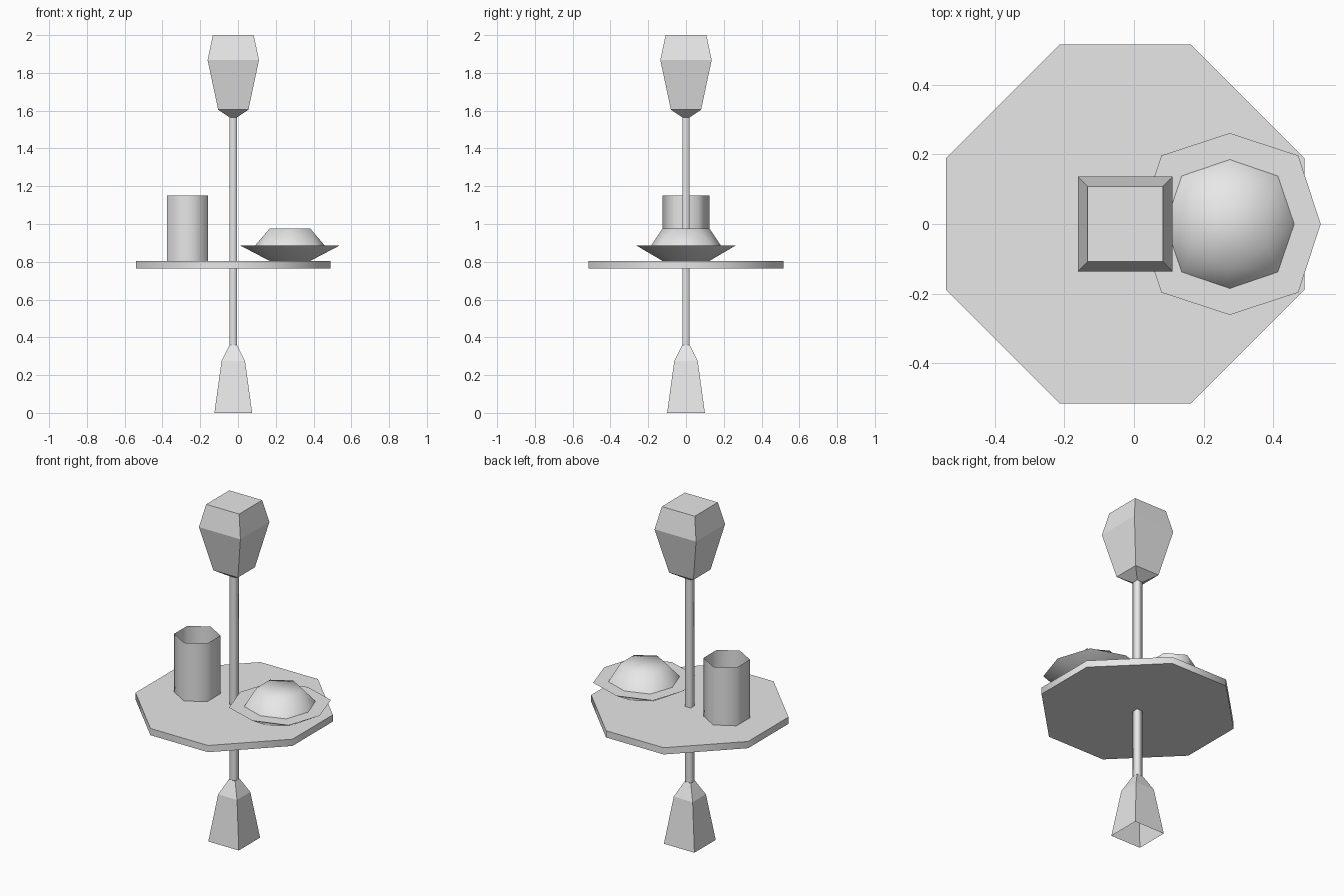
import bpy
import bmesh
from math import sin, cos, pi, radians

if "Cube" in bpy.data.objects:
    bpy.data.objects.remove(bpy.data.objects["Cube"], do_unlink=True)

grey = bpy.data.materials.new("plain_grey")
grey.use_nodes = True
grey.diffuse_color = (0.8, 0.8, 0.8, 1)
grey.node_tree.nodes["Principled BSDF"].inputs["Base Color"].default_value = (0.8, 0.8, 0.8, 1)

AXIS_X = -0.025   # pole, table, base and lamp
CUP_X = -0.267
DISH_X = 0.275


def ring(x, z, sides, radius, turn=0.0, alternate=None):
    """Polygon ring; alternate is the radius of every second corner."""
    points = []
    for i in range(sides):
        r = alternate if alternate and i % 2 else radius
        a = turn + 2 * pi * i / sides
        points.append((x + r * cos(a), r * sin(a), z))
    return points


def square(z, half):
    return ring(AXIS_X, z, 4, half * 2 ** 0.5, pi / 4)


def finish(bm, name, smooth):
    bmesh.ops.recalc_face_normals(bm, faces=bm.faces)
    mesh = bpy.data.meshes.new(name)
    bm.to_mesh(mesh)
    bm.free()
    mesh.materials.append(grey)
    obj = bpy.data.objects.new(name, mesh)
    bpy.context.collection.objects.link(obj)
    bpy.ops.object.select_all(action='DESELECT')
    obj.select_set(True)
    bpy.context.view_layer.objects.active = obj
    if smooth == 180:
        bpy.ops.object.shade_smooth()
    elif smooth:
        bpy.ops.object.shade_smooth_by_angle(angle=radians(smooth))
    return obj


def loft(name, rings, bottom=False, top=False, smooth=0):
    bm = bmesh.new()
    rows = [[bm.verts.new(p) for p in r] for r in rings]
    for low, high in zip(rows, rows[1:]):
        n = len(low)
        for i in range(n):
            j = (i + 1) % n
            bm.faces.new((low[i], low[j], high[j], high[i]))
    if bottom:
        bm.faces.new(rows[0][::-1])
    if top:
        bm.faces.new(rows[-1])
    return finish(bm, name, smooth)


def hull(name, low, high, smooth, open_bottom=False):
    """Solid joining two rings with different numbers of corners."""
    bm = bmesh.new()
    for p in low + high:
        bm.verts.new(p)
    bmesh.ops.convex_hull(bm, input=bm.verts[:])
    bm.normal_update()
    if open_bottom:
        down = [f for f in bm.faces if f.normal.z < -0.99]
        bmesh.ops.delete(bm, geom=down, context='FACES')
    bmesh.ops.dissolve_limit(bm, angle_limit=radians(1), verts=bm.verts[:], edges=bm.edges[:])
    return finish(bm, name, smooth)


# Foot, open underneath
loft("foot", [square(0, 0.1), square(0.275, 0.062), square(0.36, 0.02)])

# Pole
loft("pole", [square(0.36, 0.019), square(1.567, 0.019)], smooth=180)

# Lamp shade
loft("lamp", [square(1.565, 0.02), square(1.605, 0.08), square(1.868, 0.136),
              square(2.0, 0.108)], bottom=True, top=True)

# Eight-sided table top
W, C = 0.515, 0.189
corners = [(W, -C), (W, C), (C, W), (-C, W), (-W, C), (-W, -C), (-C, -W), (C, -W)]
loft("table_top", [[(AXIS_X + x, y, z) for x, y in corners] for z in (0.765, 0.805)],
     bottom=True, top=True, smooth=50)

# Open cup
loft("cup", [ring(CUP_X, z, 6, 0.125, pi / 2) for z in (0.805, 1.15)], smooth=180)

# Dish and its rounded filling
hull("dish", ring(DISH_X, 0.805, 6, 0.125, pi / 2),
     ring(DISH_X, 0.885, 8, 0.261, 0, 0.278), 35)
hull("dish_filling", ring(DISH_X, 0.885, 8, 0.185, 0, 0.195),
     ring(DISH_X, 0.975, 6, 0.125, pi / 2), 180, open_bottom=True)
